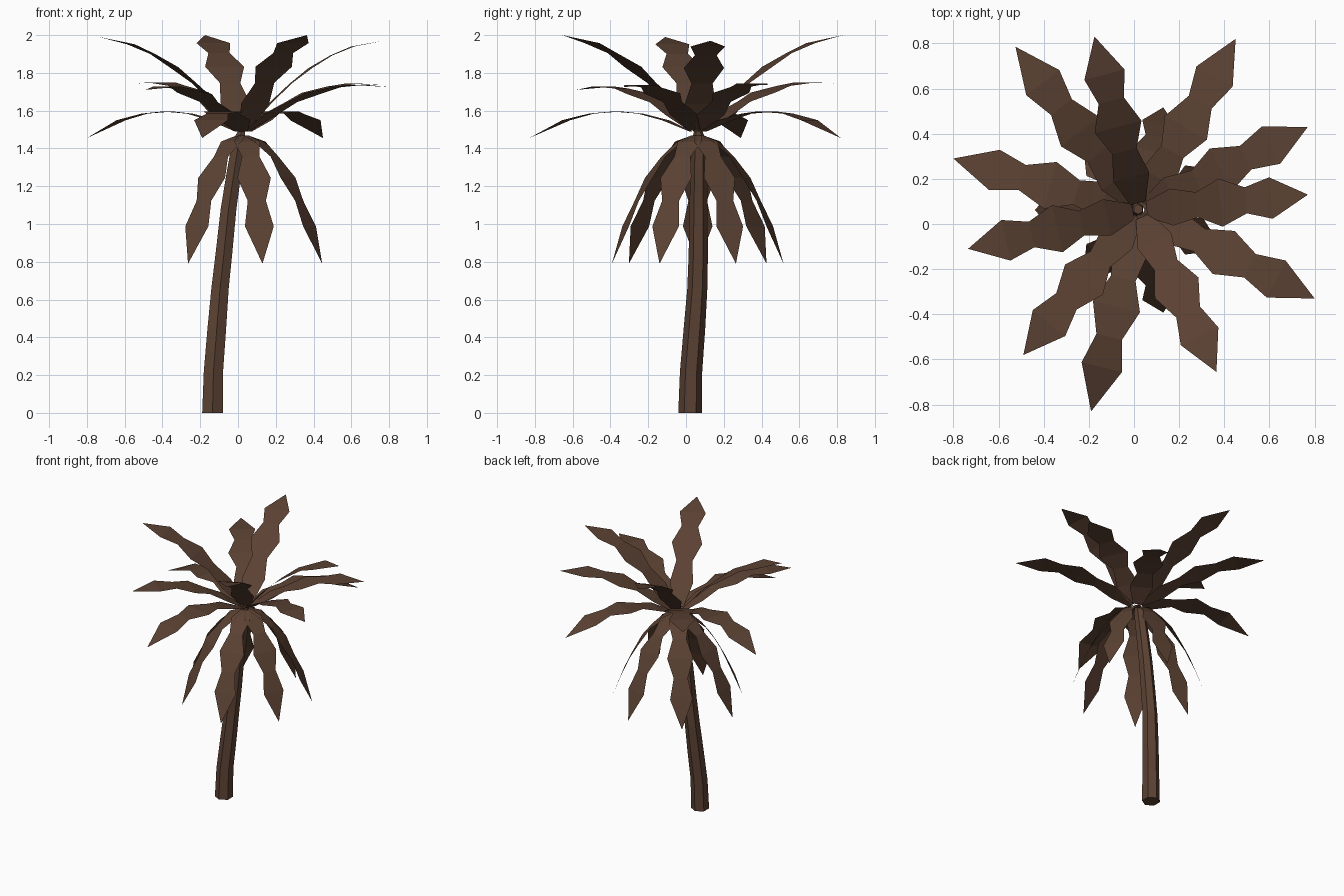
import bpy, bmesh, math
from mathutils import Vector

if "Cube" in bpy.data.objects:
    bpy.data.objects.remove(bpy.data.objects["Cube"])

brown = bpy.data.materials.new("dark_brown")
brown.diffuse_color = (0.105, 0.054, 0.033, 1)
brown.use_nodes = True
brown.node_tree.nodes["Principled BSDF"].inputs["Base Color"].default_value = brown.diffuse_color


def finish(name, bm):
    me = bpy.data.meshes.new(name)
    bm.to_mesh(me)
    bm.free()
    me.materials.append(brown)
    ob = bpy.data.objects.new(name, me)
    bpy.context.collection.objects.link(ob)
    return ob


# trunk: leaning, tapered hexagonal column (x, y, z, radius)
rings = [(-.135, .022, 0, .063), (-.13, .027, .22, .059), (-.112, .045, .45, .057),
         (-.095, .06, .66, .053), (-.075, .065, .84, .051), (-.05, .066, 1.08, .048),
         (-.02, .068, 1.28, .045), (.005, .068, 1.44, .040), (.018, .065, 1.49, .022)]
bm = bmesh.new()
loops = []
for x, y, z, r in rings:
    loops.append([bm.verts.new((x + r * math.cos(math.pi / 6 + i * math.pi / 3),
                                y + r * math.sin(math.pi / 6 + i * math.pi / 3), z))
                  for i in range(6)])
for lo, hi in zip(loops, loops[1:]):
    for i in range(6):
        j = (i + 1) % 6
        bm.faces.new((lo[i], lo[j], hi[j], hi[i]))
bm.faces.new(loops[0][::-1])
bm.faces.new(loops[-1])
finish("trunk", bm)

# fronds: zigzag-edged strips arching from the crown to a tip
CROWN = Vector((.026, .062, 1.47))
WIDTHS = [.035, .082, .056, .107, .058, .092, 0]
SPREAD_T = [.04, .19, .34, .48, .63, .78, 1]
HANG_T = [.04, .21, .40, .57, .71, .84, 1]


def frond(name, tip, rise, ts, scale):
    """Height follows z = rise*t + b*t*t, ending at the tip."""
    d = Vector(tip) - CROWN
    side = Vector((-d.y, d.x, 0)).normalized()
    b = d.z - rise
    bm = bmesh.new()
    prev = None
    for t, w in zip(ts, WIDTHS):
        c = CROWN + Vector((d.x * t, d.y * t, rise * t + b * t * t))
        if w:
            row = [bm.verts.new(c - side * w * scale), bm.verts.new(c + side * w * scale)]
        else:
            row = [bm.verts.new(c)]
        if prev:
            bm.faces.new([prev[1], prev[0]] + row)
        prev = row
    finish(name, bm)


tiers = {
    "high_frond": (.963, [(-.735, -.11, 1.99), (-.175, .83, 2.0), (.365, -.655, 2.0), (.77, .13, 1.97)]),
    "middle_frond": (.653, [(-.525, .785, 1.745), (.77, .43, 1.735), (.80, -.33, 1.725), (-.49, -.58, 1.71)]),
    "low_frond": (.517, [(-.80, .29, 1.455), (-.19, -.83, 1.455), (.45, .82, 1.455)]),
}
for name, (rise, tips) in tiers.items():
    for i, tip in enumerate(tips):
        frond(f"{name}_{i + 1}", tip, rise, SPREAD_T, 1.0)

# seven hanging fronds evenly spaced around the trunk
for i in range(7):
    a = math.pi + i * math.tau / 7
    tip = (CROWN.x + .466 * math.cos(a), CROWN.y + .466 * math.sin(a), .79)
    frond(f"hanging_frond_{i + 1}", tip, -.02, HANG_T, .85)
